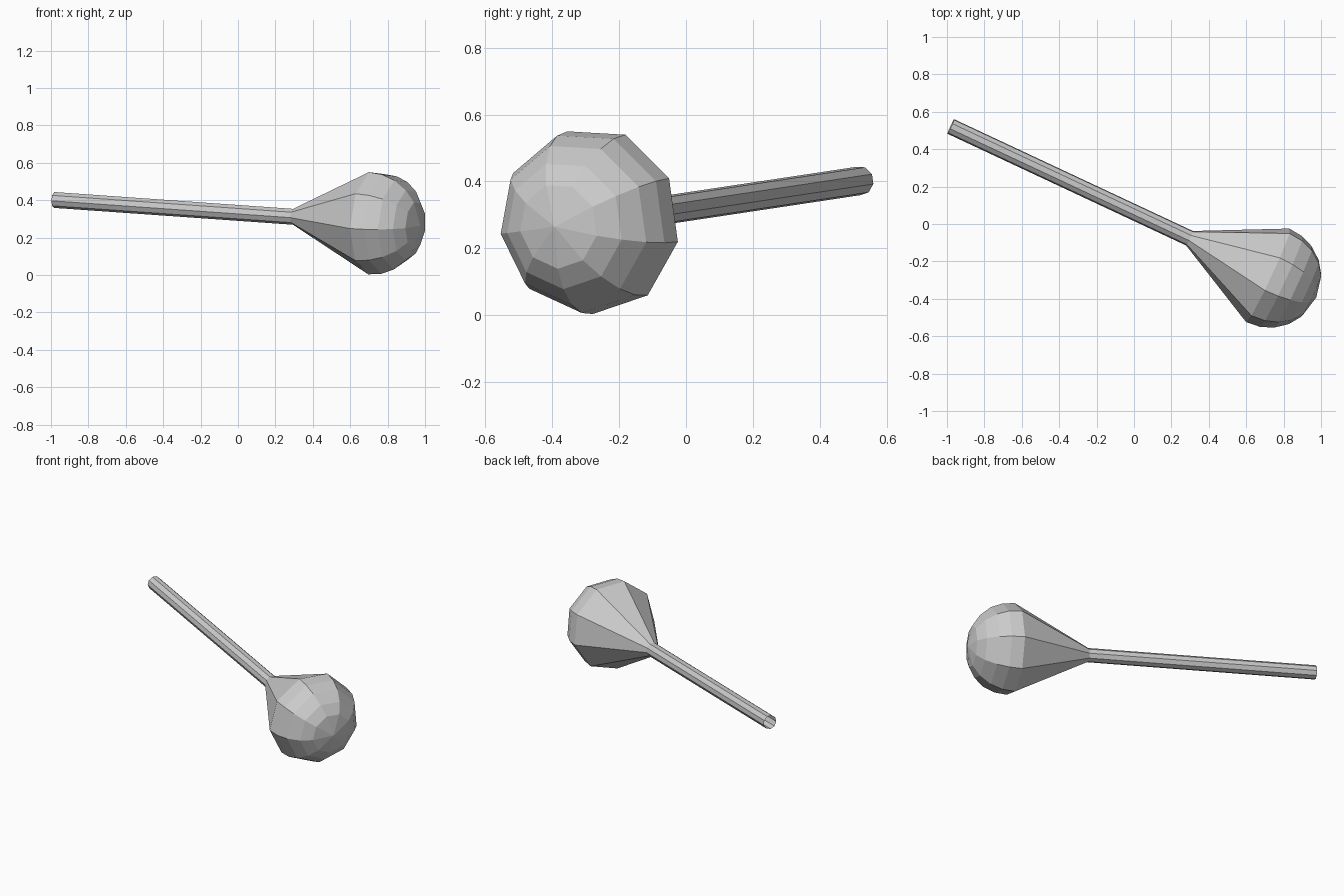
import bpy, bmesh, math
from mathutils import Vector

if "Cube" in bpy.data.objects:
    bpy.data.objects.remove(bpy.data.objects["Cube"])

SIDES = 9
TURN = math.radians(-3)                      # slight roll about the axis
NECK = Vector((0.2975, -0.076, 0.312))       # where the handle meets the head
AXIS = Vector((1.2775, -0.598, -0.09)).normalized()
SIDE = Vector((0, 0, 1)).cross(AXIS).normalized()
UP = AXIS.cross(SIDE)


def lathe(name, profile):
    """Revolve (distance along axis, radius) pairs; radius 0 closes to a point."""
    bm = bmesh.new()
    rings = []
    for t, r in profile:
        c = NECK + AXIS * t
        if r == 0:
            rings.append([bm.verts.new(c)] * SIDES)
            continue
        ring = []
        for i in range(SIDES):
            a = TURN - math.pi / 2 + math.tau * i / SIDES
            ring.append(bm.verts.new(c + SIDE * (r * math.cos(a)) + UP * (r * math.sin(a))))
        rings.append(ring)
    for lo, hi in zip(rings, rings[1:]):
        for i in range(SIDES):
            j = (i + 1) % SIDES
            corners = [lo[i], lo[j], hi[j], hi[i]]
            bm.faces.new(list(dict.fromkeys(corners)))
    bm.normal_update()
    mesh = bpy.data.meshes.new(name)
    bm.to_mesh(mesh)
    bm.free()
    obj = bpy.data.objects.new(name, mesh)
    bpy.context.collection.objects.link(obj)
    return obj


# Long thin handle, an open tube
lathe("handle", [(-1.413, 0.0435), (0, 0.0435)])

# Flared cone with a domed end
RIM = 0.466
lathe("head", [(0, 0.0435), (RIM, 0.28), (RIM + 0.078, 0.272), (RIM + 0.148, 0.244),
               (RIM + 0.212, 0.192), (RIM + 0.255, 0.128), (RIM + 0.283, 0)])
